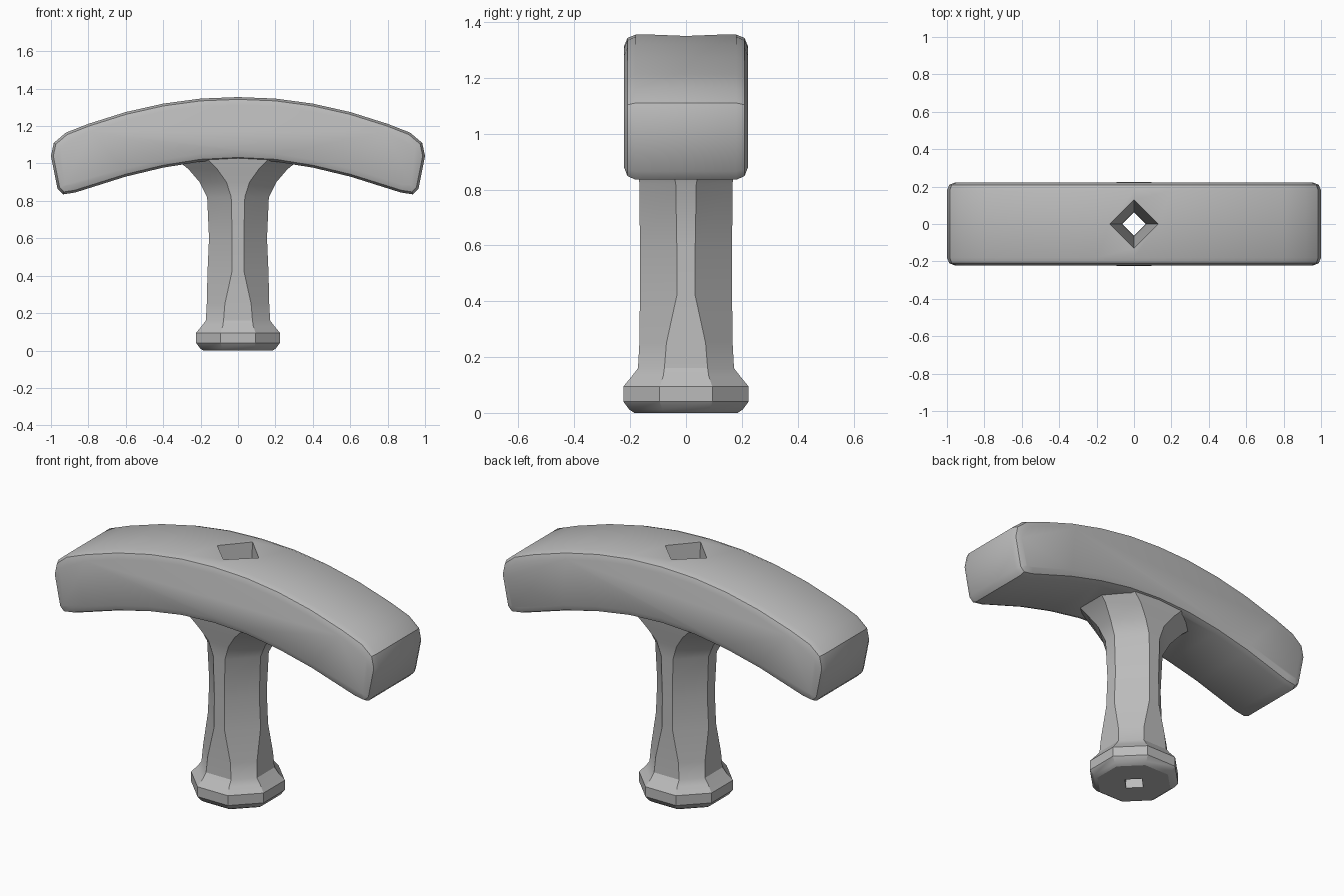
import bpy, bmesh, math

cube = bpy.data.objects.get("Cube")
if cube:
    bpy.data.objects.remove(cube, do_unlink=True)

# Single plain grey
grey = bpy.data.materials.new("plain_grey")
grey.use_nodes = True
grey.diffuse_color = (0.5, 0.5, 0.5, 1)
bsdf = grey.node_tree.nodes["Principled BSDF"]
bsdf.inputs["Base Color"].default_value = grey.diffuse_color


def finish(name, bm):
    bmesh.ops.recalc_face_normals(bm, faces=bm.faces)
    mesh = bpy.data.meshes.new(name)
    bm.to_mesh(mesh)
    bm.free()
    mesh.materials.append(grey)
    obj = bpy.data.objects.new(name, mesh)
    bpy.context.collection.objects.link(obj)
    return obj


def loft(name, rings):
    """Skin a stack of equal rings and cap both ends."""
    bm = bmesh.new()
    rows = [[bm.verts.new(p) for p in ring] for ring in rings]
    n = len(rows[0])
    for low, high in zip(rows, rows[1:]):
        for i in range(n):
            j = (i + 1) % n
            bm.faces.new((low[i], low[j], high[j], high[i]))
    bm.faces.new(rows[0][::-1])
    bm.faces.new(rows[-1])
    return finish(name, bm)


def octagon(z, rx, ry, cut):
    """Eight corners; cut is the flat's half width as a share of the radius."""
    quarter = [(1, -cut), (1, cut), (cut, 1), (-cut, 1)]
    pts = quarter + [(-x, -y) for x, y in quarter]
    return [(x * rx, y * ry, z) for x, y in pts]


def diamond(z, r):
    return [(r, 0, z), (0, r, z), (-r, 0, z), (0, -r, z)]


# Curved grip: half outline mirrored, extruded in depth, rim rounded
half = [(0, 1.355), (0.2, 1.347), (0.4, 1.32), (0.6, 1.275), (0.8, 1.212),
        (0.92, 1.165), (0.985, 1.11), (1.0, 1.04), (0.965, 0.865),
        (0.935, 0.835), (0.87, 0.845), (0.6, 0.93), (0.4, 0.978),
        (0.2, 1.01), (0, 1.02)]
outline = half + [(-x, z) for x, z in half[-2:0:-1]]
depth = 0.222
grip = loft("t_handle", [[(x, y, z) for x, z in outline] for y in (-depth, depth)])
bm = bmesh.new()
bm.from_mesh(grip.data)
rim = [e for e in bm.edges if abs(e.verts[0].co.y - e.verts[1].co.y) < 0.001]
bmesh.ops.bevel(bm, geom=rim, offset=0.042, segments=2, profile=0.5, affect='EDGES')
bm.to_mesh(grip.data)
bm.free()

# Stem with rounded foot and a flare into the grip
stem = loft("stem", [octagon(*r) for r in (
    (0.0, 0.185, 0.185, 0.42), (0.012, 0.203, 0.203, 0.42),
    (0.04, 0.224, 0.224, 0.42), (0.095, 0.224, 0.224, 0.42),
    (0.13, 0.195, 0.195, 0.42), (0.16, 0.172, 0.172, 0.45),
    (0.25, 0.167, 0.167, 0.42), (0.42, 0.163, 0.165, 0.2),
    (0.6, 0.155, 0.165, 0.2), (0.82, 0.165, 0.167, 0.22),
    (0.9, 0.205, 0.172, 0.3), (0.97, 0.265, 0.19, 0.42),
    (1.03, 0.34, 0.2, 0.5), (1.1, 0.36, 0.2, 0.5))])

# Tapered square socket running the full height
socket = loft("socket_cutter", [diamond(*r) for r in (
    (-0.1, 0.062), (0.1, 0.065), (1.0, 0.105), (1.45, 0.135))])

bpy.context.view_layer.objects.active = grip
for other, mode in ((stem, 'UNION'), (socket, 'DIFFERENCE')):
    mod = grip.modifiers.new(mode.lower(), 'BOOLEAN')
    mod.object, mod.operation, mod.solver = other, mode, 'EXACT'
    bpy.ops.object.modifier_apply(modifier=mod.name)
    bpy.data.objects.remove(other, do_unlink=True)

for obj in bpy.context.selected_objects:
    obj.select_set(False)
grip.select_set(True)
bpy.ops.object.shade_smooth_by_angle(angle=math.radians(32))
